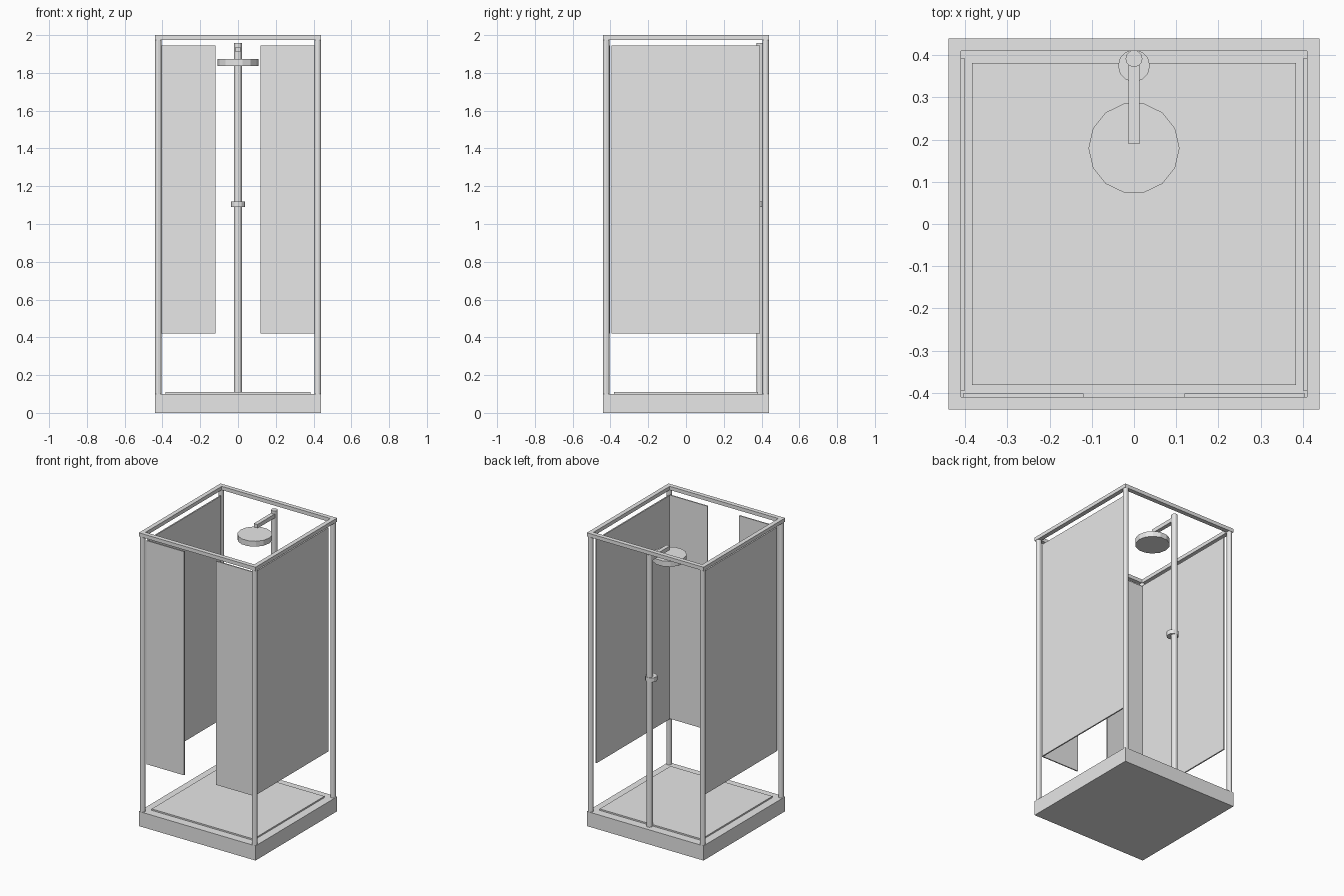
import bpy
import math

cube = bpy.data.objects.get("Cube")
if cube:
    bpy.data.objects.remove(cube, do_unlink=True)

grey = bpy.data.materials.new("light grey")
grey.use_nodes = True
COLOUR = (0.8, 0.8, 0.8, 1)
grey.diffuse_color = COLOUR
grey.node_tree.nodes["Principled BSDF"].inputs["Base Color"].default_value = COLOUR


def finish(name):
    obj = bpy.context.object
    obj.name = obj.data.name = name
    obj.data.materials.append(grey)
    return obj


def box(name, x, y, z):
    """Box between (low, high) pairs on each axis."""
    spans = (x, y, z)
    bpy.ops.mesh.primitive_cube_add(size=1, location=[(a + b) / 2 for a, b in spans])
    obj = finish(name)
    obj.scale = [b - a for a, b in spans]
    bpy.ops.object.transform_apply(location=False, rotation=False, scale=True)


def tube(name, radius, x, y, z, sides=12, turn=0.0):
    """Upright faceted cylinder between two heights."""
    bpy.ops.mesh.primitive_cylinder_add(
        vertices=sides, radius=radius, depth=z[1] - z[0],
        location=(x, y, sum(z) / 2), rotation=(0, 0, turn))
    finish(name)


def mirrored(side, a, b):
    return tuple(sorted((side * a, side * b)))


HALF = 0.44
INNER = 0.41
BASE = 0.10
TOP = 2.0

# Tray and raised floor
box("shower_tray", (-HALF, HALF), (-HALF, HALF), (0, BASE))
box("tray_floor", (-0.384, 0.384), (-0.382, 0.382), (BASE, 0.11))

# Corner posts, top rails and glass panels
SIDES = {"right": -1, "left": 1}
for name, s in SIDES.items():
    for end, e in {"front": -1, "back": 1}.items():
        tube(f"{end}_{name}_post", 0.0175, s * 0.4225, e * 0.4225, (BASE, TOP - 0.001))
    box(f"{name}_top_rail", mirrored(s, INNER, HALF), (-INNER, INNER), (1.975, TOP))
    box(f"{name}_panel", mirrored(s, 0.401, INNER), (-0.395, 0.392), (0.42, 1.945))
    box(f"front_{name}_panel", mirrored(s, 0.12, 0.405), (-0.41, -0.402), (0.42, 1.945))
for end, e in {"front": -1, "back": 1}.items():
    box(f"{end}_top_rail", (-HALF, HALF), mirrored(e, INNER, HALF), (1.975, TOP))

# Riser pipe, valve, arm and shower head
tube("riser_pipe", 0.02, 0, 0.392, (BASE, 1.957))
tube("valve_knob", 0.038, 0, 0.375, (1.09, 1.12))
box("shower_arm", (-0.0135, 0.0135), (0.19, 0.39), (1.91, 1.937))
tube("shower_head", 0.108, 0, 0.18, (1.836, 1.873), sides=14, turn=math.pi / 14)
